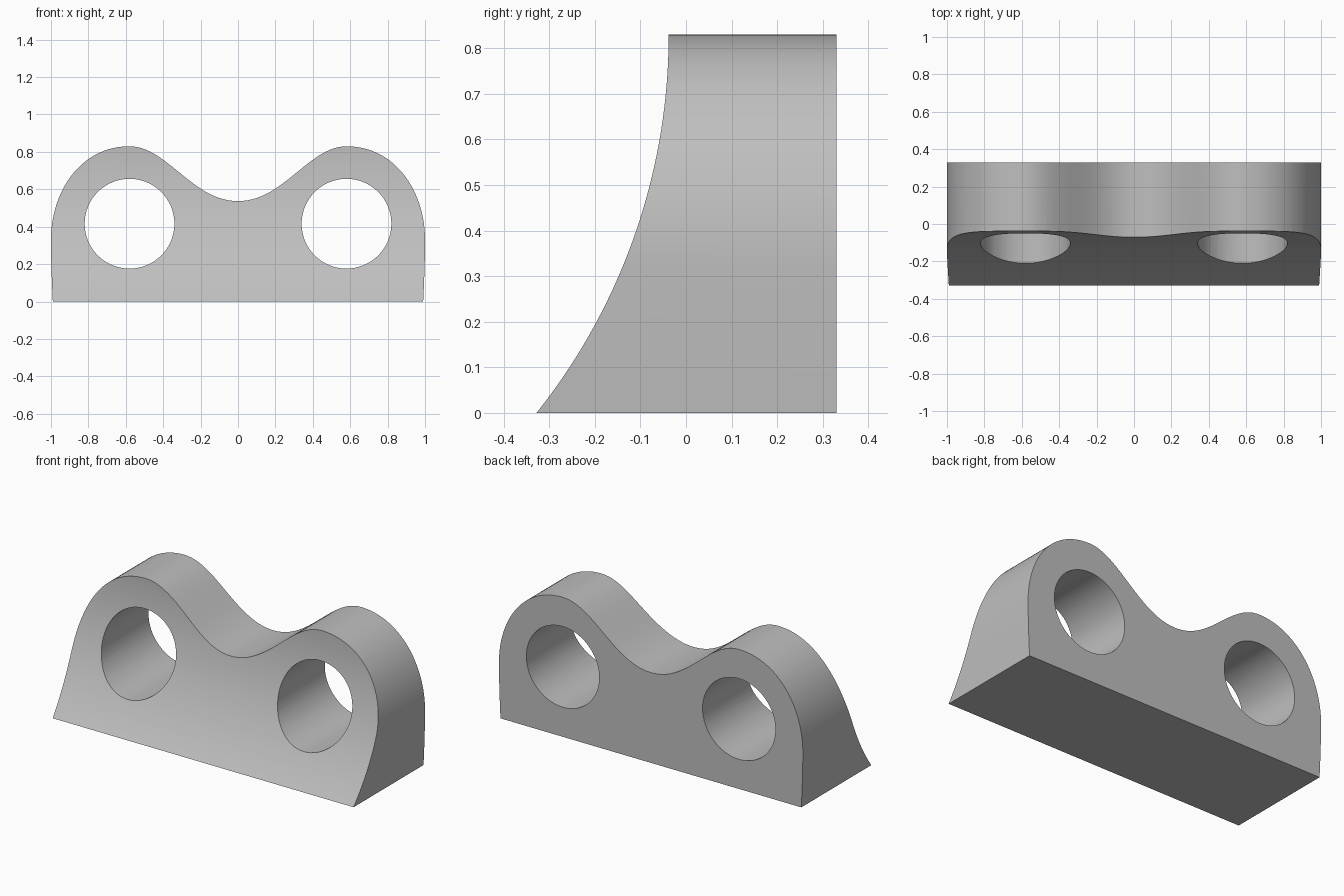
import bpy, bmesh, math
from mathutils import Vector
from mathutils.geometry import interpolate_bezier

cube = bpy.data.objects.get("Cube")
if cube:
    bpy.data.objects.remove(cube, do_unlink=True)

grey = bpy.data.materials.new("light grey")
grey.use_nodes = True
colour = (0.52, 0.52, 0.52, 1)
grey.diffuse_color = colour
grey.node_tree.nodes["Principled BSDF"].inputs["Base Color"].default_value = colour


def prism(name, points, depth):
    """Extrude a closed outline of 3D points along a depth vector."""
    bm = bmesh.new()
    face = bm.faces.new([bm.verts.new(p) for p in points])
    ext = bmesh.ops.extrude_face_region(bm, geom=[face])
    verts = [g for g in ext["geom"] if isinstance(g, bmesh.types.BMVert)]
    bmesh.ops.translate(bm, verts=verts, vec=depth)
    bmesh.ops.recalc_face_normals(bm, faces=bm.faces)
    mesh = bpy.data.meshes.new(name)
    bm.to_mesh(mesh)
    bm.free()
    mesh.materials.append(grey)
    obj = bpy.data.objects.new(name, mesh)
    bpy.context.collection.objects.link(obj)
    return obj


def bezier(*pts, steps=28):
    return interpolate_bezier(*[Vector(p) for p in pts], steps)


# Body: mirrored double-hump outline, extruded front to back
half = bezier((0, .537), (.24, .535), (.38, .83), (.58, .83))
half += bezier((.58, .83), (.84, .83), (1, .59), (1, .33))[1:]
half += bezier((1, .33), (1, .22), (.995, .1), (.99, 0), steps=8)[1:]
outline = [(p.x, p.y) for p in half] + [(-p.x, p.y) for p in reversed(half[1:])]
body = prism("bracket_body", [(x, -.33, z) for x, z in outline], (0, .66, 0))

# Concave front: a circular arc, vertical at the top
radius, top, front = 1.333, .83, -.038
arc = []
for i in range(33):
    z = -.02 + (top + .02) * i / 32
    arc.append((-1.2, front - radius + math.sqrt(radius**2 - (top - z)**2), z))
scoop_outline = arc + [(-1.2, front, 1), (-1.2, -1, 1), (-1.2, -1, -.02)]
cutters = [prism("front_scoop_cutter", scoop_outline, (2.4, 0, 0))]

# Two round through holes
for side, label in ((1, "left"), (-1, "right")):
    ring = [(side * .58 + .24 * math.cos(a), -1, .416 + .24 * math.sin(a))
            for a in (math.tau * i / 64 for i in range(64))]
    cutters.append(prism(label + "_hole_cutter", ring, (0, 2, 0)))

for cutter in cutters:
    cutter.hide_render = True
    mod = body.modifiers.new(cutter.name, "BOOLEAN")
    mod.operation = "DIFFERENCE"
    mod.solver = "EXACT"
    mod.object = cutter

# Bake the cuts, then drop the cutters
bpy.context.view_layer.update()
graph = bpy.context.evaluated_depsgraph_get()
final = bpy.data.meshes.new_from_object(body.evaluated_get(graph))
body.modifiers.clear()
body.data = final
for cutter in cutters:
    bpy.data.objects.remove(cutter, do_unlink=True)

# One colour, smooth curves with crisp edges
final.materials.clear()
final.materials.append(grey)
for poly in final.polygons:
    poly.material_index = 0
bpy.ops.object.select_all(action="DESELECT")
body.select_set(True)
bpy.context.view_layer.objects.active = body
bpy.ops.object.shade_smooth_by_angle(angle=math.radians(30))
